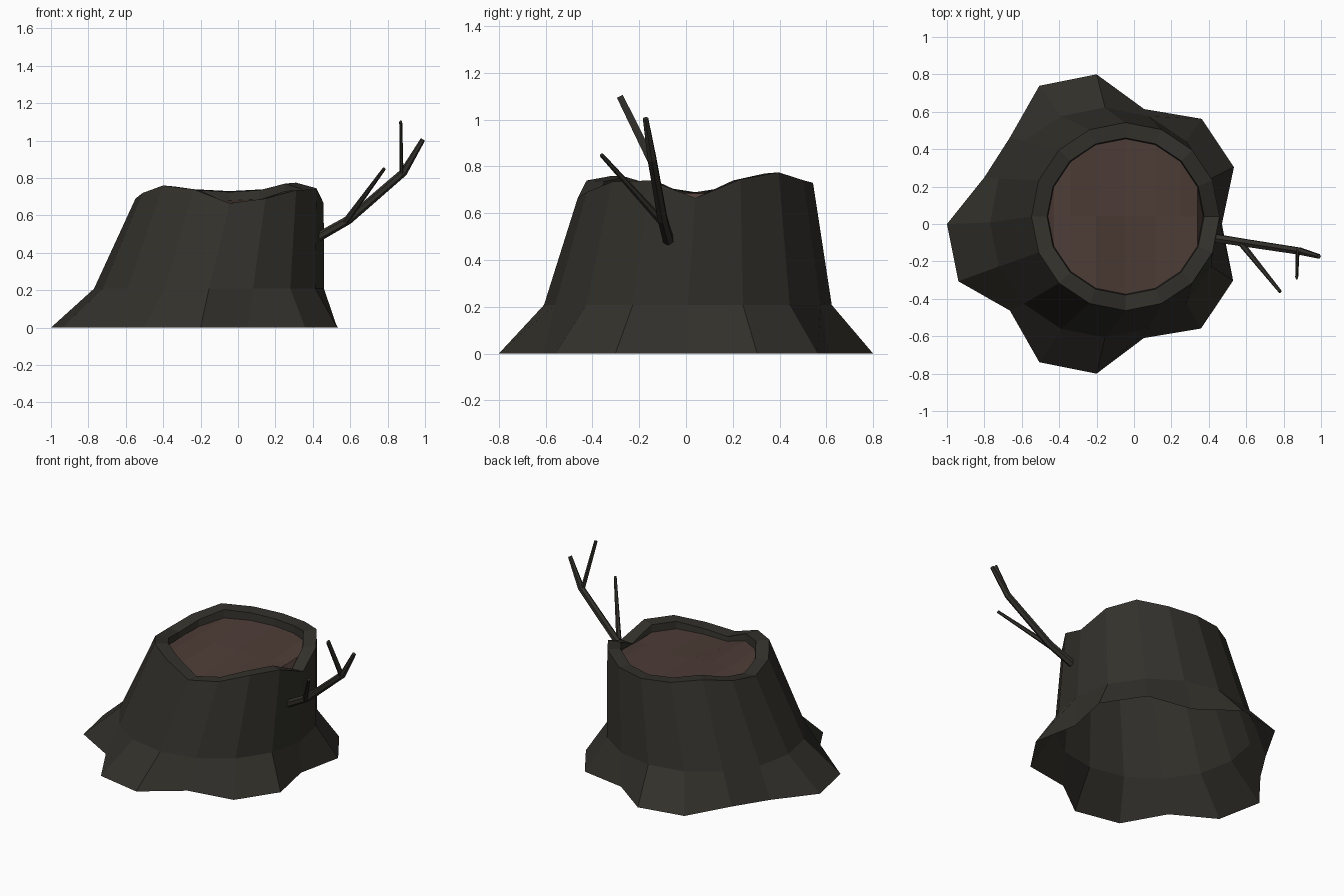
import bpy, bmesh
from math import sin, cos, tau
from mathutils import Vector

if "Cube" in bpy.data.objects:
    bpy.data.objects.remove(bpy.data.objects["Cube"])

N = 16


def material(name, rgb):
    m = bpy.data.materials.new(name)
    m.diffuse_color = (*rgb, 1)
    m.use_nodes = True
    m.node_tree.nodes["Principled BSDF"].inputs["Base Color"].default_value = m.diffuse_color
    return m


bark = material("bark", (0.032, 0.030, 0.024))
wood = material("wood", (0.075, 0.046, 0.038))


def finish(name, bm, mat):
    mesh = bpy.data.meshes.new(name)
    bm.normal_update()
    bm.to_mesh(mesh)
    bm.free()
    mesh.materials.append(mat)
    obj = bpy.data.objects.new(name, mesh)
    bpy.context.collection.objects.link(obj)


def ring_points(cx, cy, radii, heights):
    return [Vector((cx + r * cos(tau * i / N), cy + r * sin(tau * i / N), z))
            for i, (r, z) in enumerate(zip(radii, heights))]


def bridge(bm, a, b):
    n = len(a)
    for i in range(n):
        j = (i + 1) % n
        bm.faces.new((a[i], a[j], b[j], b[i]))


# Radii of the root flare and heights of the broken rim, counter-clockwise from +x
roots = [.67, .795, .795, .665, .80, .80, .655, .65, .80, .80, .655, .80, .80, .66, .79, .79]
rim = [.665, .745, .775, .74, .73, .74, .76, .72, .69, .72, .76, .74, .665, .69, .735, .74]

outer_top = ring_points(-.045, .04, [.503] * N, rim)
inner_top = ring_points(-.045, .04, [.42] * N, [z - .005 for z in rim])
sunken = ring_points(-.045, .04, [.415] * N, [.69 + (z - .725) * .75 - .015 for z in rim])

# Bark shell, open underneath
bm = bmesh.new()
rings = [ring_points(-.2, 0, roots, [0] * N),
         ring_points(-.155, .008, [.615] * N, [.208] * N),
         outer_top, inner_top, sunken]
rings = [[bm.verts.new(p) for p in r] for r in rings]
for a, b in zip(rings, rings[1:]):
    bridge(bm, a, b)
finish("stump_bark", bm, bark)

# Uneven cut wood: strips across the rim with a middle row of points
bm = bmesh.new()
v = [bm.verts.new(p) for p in sunken]
mid = [v[0]]
for k in range(1, N // 2):
    p = (v[k].co + v[N - k].co) / 2
    p.z = (p.z + .68) / 2
    mid.append(bm.verts.new(p))
mid.append(v[N // 2])
for k in range(N // 2):
    for side in (v[:N // 2 + 1], [v[-j % N] for j in range(N // 2 + 1)]):
        quad = list(dict.fromkeys((mid[k], side[k], side[k + 1], mid[k + 1])))
        bm.faces.new(quad)
bmesh.ops.recalc_face_normals(bm, faces=bm.faces[:])
if sum(f.normal.z for f in bm.faces) < 0:
    bmesh.ops.reverse_faces(bm, faces=bm.faces[:])
finish("cut_wood", bm, wood)


# Branches: tapered six-sided tubes along a path, optionally flattened
def branch(name, points, radii, flat=1.0, sides=6):
    pts = [Vector(p) for p in points]
    bm = bmesh.new()
    loops = []
    for i, (p, r) in enumerate(zip(pts, radii)):
        d = (pts[min(i + 1, len(pts) - 1)] - pts[max(i - 1, 0)]).normalized()
        u = Vector((0, 1, 0)).cross(d).normalized()
        w = d.cross(u)
        loops.append([bm.verts.new(p + r * (u * flat * cos(tau * k / sides) + w * sin(tau * k / sides)))
                      for k in range(sides)])
    for a, b in zip(loops, loops[1:]):
        bridge(bm, a, b)
    bm.faces.new(loops[0][::-1])
    bm.faces.new(loops[-1])
    finish(name, bm, bark)


branch("main_branch", [(.43, -.075, .485), (.59, -.10, .575), (.885, -.145, .83), (.988, -.173, 1.005)],
       [.025, .023, .021, .013])
branch("upper_twig", [(.875, -.145, .82), (.87, -.283, 1.10)], [.02, .016], .5)
branch("lower_twig", [(.57, -.10, .56), (.782, -.362, .85)], [.017, .009])
